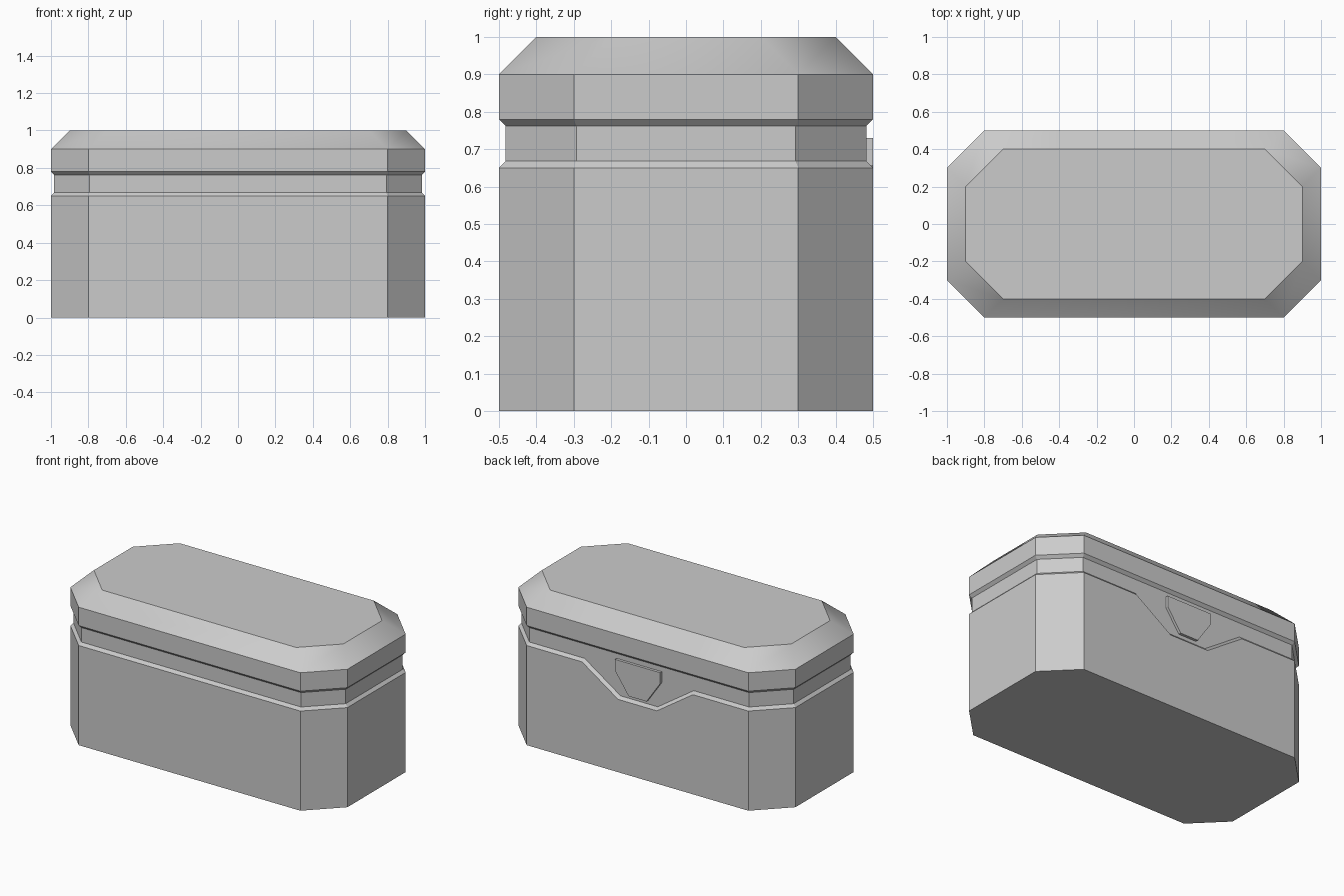
import bpy, bmesh, math

if "Cube" in bpy.data.objects:
    bpy.data.objects.remove(bpy.data.objects["Cube"])


def finish(bm, name):
    bmesh.ops.recalc_face_normals(bm, faces=bm.faces)
    mesh = bpy.data.meshes.new(name)
    bm.to_mesh(mesh)
    bm.free()
    obj = bpy.data.objects.new(name, mesh)
    bpy.context.collection.objects.link(obj)
    bpy.ops.object.select_all(action='DESELECT')
    obj.select_set(True)
    bpy.context.view_layer.objects.active = obj
    bpy.ops.object.shade_smooth_by_angle(angle=math.radians(31))
    return obj


def ring(bm, inset, z, cut=0.2, drop=0.0):
    # chamfered rectangle, with four points on the back edge for the dip
    hx, hy = 1 - inset, 0.5 - inset
    s = 0.34 * inset if drop else 0
    low = z - drop
    pts = [(hx, -hy + cut, z), (hx, hy - cut, z), (hx - cut, hy, z),
           (0.4 - s, hy, z), (0.14 - s, hy, low),
           (-0.14 + s, hy, low), (-0.4 + s, hy, z),
           (-hx + cut, hy, z), (-hx, hy - cut, z), (-hx, -hy + cut, z),
           (-hx + cut, -hy, z), (hx - cut, -hy, z)]
    return [bm.verts.new(p) for p in pts]


# Box body: walls, groove that dips around the latch, lid with bevelled top
g = 0.0175
gc = 0.2 - 0.586 * g
bm = bmesh.new()
rings = [ring(bm, 0, 0),
         ring(bm, 0, 0.65, drop=0.175),
         ring(bm, g, 0.668, gc, drop=0.175),
         ring(bm, g, 0.762, gc),
         ring(bm, 0, 0.78),
         ring(bm, 0, 0.9),
         ring(bm, 0.1, 1.0)]
for a, b in zip(rings, rings[1:]):
    for i in range(len(a)):
        j = (i + 1) % len(a)
        bm.faces.new((a[i], a[j], b[j], b[i]))
bm.faces.new(rings[0])
bm.faces.new(rings[-1])
bmesh.ops.dissolve_limit(bm, angle_limit=math.radians(0.5),
                         verts=bm.verts, edges=bm.edges)
finish(bm, "box_body")

# Latch plate on the back, flush with the outer wall
half = [(0.163, 0.73), (0.163, 0.658), (0.065, 0.516)]
outline = half + [(-x, z) for x, z in reversed(half)]
bm = bmesh.new()
face = bm.faces.new([bm.verts.new((x, 0.48, z)) for x, z in outline])
ext = bmesh.ops.extrude_face_region(bm, geom=[face], use_keep_orig=True)
bmesh.ops.translate(bm, vec=(0, 0.02, 0),
                    verts=[v for v in ext["geom"] if isinstance(v, bmesh.types.BMVert)])
finish(bm, "latch_plate")
